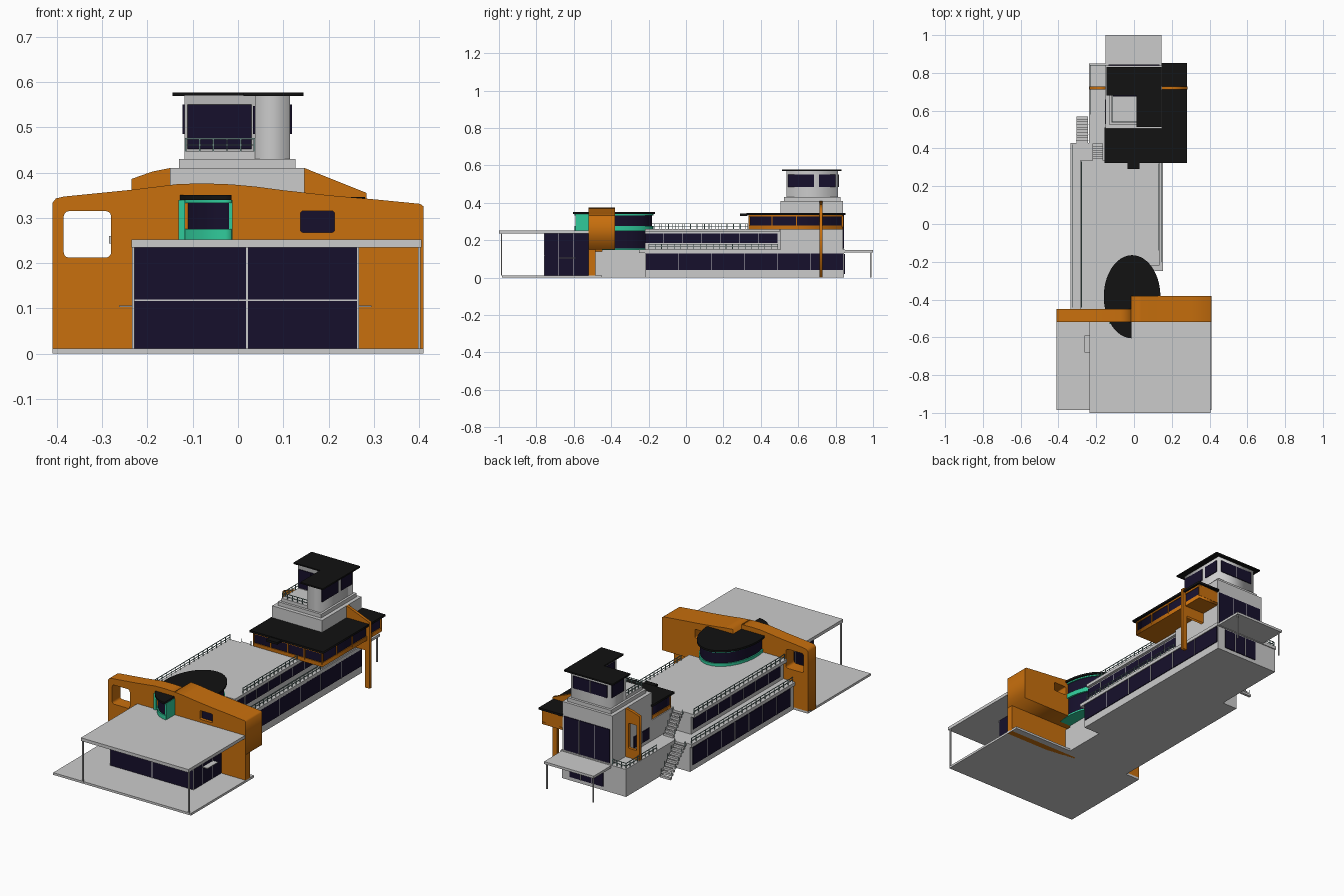
import bpy, math

def mat(name, rgb):
    m = bpy.data.materials.new(name)
    m.diffuse_color = (*rgb, 1)
    return m

ORANGE = mat("orange_render", (0.58, 0.16, 0.004))
GLASS = mat("dark_glass", (0.008, 0.005, 0.025))
TEAL = mat("teal_trim", (0.03, 0.6, 0.33))
BLACK = mat("black_roof", (0.006, 0.006, 0.006))
RAIL = mat("rail_metal", (0.22, 0.36, 0.34))

def add(name, mesh, m):
    o = bpy.data.objects.new(name, mesh)
    bpy.context.collection.objects.link(o)
    if m:
        mesh.materials.clear()
        mesh.materials.append(m)
    return o

def boxes(name, blocks, m=None):
    """One object from several (x0,x1,y0,y1,z0,z1) blocks."""
    vs, fs = [], []
    for x0, x1, y0, y1, z0, z1 in blocks:
        b = len(vs)
        vs += [(x, y, z) for z in (z0, z1) for x, y in ((x0, y0), (x1, y0), (x1, y1), (x0, y1))]
        fs += [[b + i for i in f] for f in ((3, 2, 1, 0), (4, 5, 6, 7), (0, 1, 5, 4),
                                            (1, 2, 6, 5), (2, 3, 7, 6), (3, 0, 4, 7))]
    me = bpy.data.meshes.new(name)
    me.from_pydata(vs, [], fs)
    return add(name, me, m)

def prism(name, outlines, lo, hi, m=None, upright=False):
    """Extrude outlines (later ones are holes) along z, or along y when upright."""
    cu = bpy.data.curves.new(name, 'CURVE')
    cu.dimensions, cu.fill_mode = '2D', 'BOTH'
    cu.extrude = (hi - lo) / 2
    for pts in outlines:
        s = cu.splines.new('POLY')
        s.points.add(len(pts) - 1)
        for p, (x, y) in zip(s.points, pts):
            p.co = (x, y, 0, 1)
        s.use_cyclic_u = True
    tmp = bpy.data.objects.new(name + "_curve", cu)
    bpy.context.collection.objects.link(tmp)
    me = bpy.data.meshes.new_from_object(tmp.evaluated_get(bpy.context.evaluated_depsgraph_get()))
    bpy.data.objects.remove(tmp)
    o = add(name, me, m)
    mid = (lo + hi) / 2
    if upright:
        o.rotation_euler = (math.pi / 2, 0, 0)
        o.location.y = mid
    else:
        o.location.z = mid
    return o

def rect(x0, x1, y0, y1, r=0.0):
    if not r:
        return [(x0, y0), (x1, y0), (x1, y1), (x0, y1)]
    out = []
    for cx, cy, a in ((x1 - r, y1 - r, 0), (x0 + r, y1 - r, 90), (x0 + r, y0 + r, 180), (x1 - r, y0 + r, 270)):
        out += [(cx + r * math.cos(math.radians(a + t)), cy + r * math.sin(math.radians(a + t))) for t in (0, 30, 60, 90)]
    return out

def window(name, axis, pos, a0, a1, z0, z1, panes=1, frame=None):
    """Glass strip in the plane axis=pos with vertical mullions."""
    def blk(u0, u1, t, b, c):
        return (pos - t, pos + t, u0, u1, b, c) if axis == 'x' else (u0, u1, pos - t, pos + t, b, c)
    boxes(name, [blk(a0, a1, 0.003, z0, z1)], GLASS)
    if panes > 1:
        us = [a0 + (a1 - a0) * i / panes for i in range(1, panes)]
        boxes(name + "_mullions", [blk(u - 0.0015, u + 0.0015, 0.0045, z0, z1) for u in us], frame)

def rail(name, p, q, z, h=0.028, n=8):
    """Straight railing with posts and two bars."""
    t = 0.0015
    (x0, y0), (x1, y1) = p, q
    bl = [(min(x0, x1) - t, max(x0, x1) + t, min(y0, y1) - t, max(y0, y1) + t, z + k - t, z + k + t) for k in (h / 2, h)]
    for i in range(n + 1):
        x, y = x0 + (x1 - x0) * i / n, y0 + (y1 - y0) * i / n
        bl.append((x - t, x + t, y - t, y + t, z, z + h))
    boxes(name, bl, RAIL)

def stairs(name, x0, x1, y0, y1, z0, z1, n=10):
    dy, dz = (y1 - y0) / n, (z1 - z0) / n
    boxes(name, [(x0, x1, y0 + dy * (i + 1), y0 + dy * i, z0 + dz * (i + 1) - 0.012, z0 + dz * (i + 1)) for i in range(n)])
    for k, x in enumerate((x0, x1)):
        boxes(f"{name}_posts_{k}", [(x - .001, x + .001, y0 + dy * i - .001, y0 + dy * i + .001,
                                   z0 + dz * i, z0 + dz * i + 0.03) for i in range(1, n, 2)], RAIL)

# Forecourt, lobby and entrance canopy
boxes("forecourt_slab", [(-0.41, 0.41, -0.985, -0.45, 0, 0.012)])
boxes("entrance_canopy", [(-0.235, 0.405, -1.0, -0.52, 0.235, 0.252)])
boxes("canopy_columns", [(x - .003, x + .003, -0.99, -0.984, 0.01, 0.236) for x in (-0.231, 0.4)])
boxes("lobby_glass", [(-0.23, 0.265, -0.757, -0.52, 0.012, 0.235)], GLASS)
boxes("lobby_frames", [(0.018, 0.022, -0.76, -0.755, 0.012, 0.235), (-0.232, 0.267, -0.76, -0.755, 0.117, 0.12)]
      + [(x - .002, x + .002, y - .0015, y + .0015, 0.012, 0.235) for x in (-0.23, 0.265) for y in (-0.757, -0.68, -0.6)])
boxes("side_door_hoods", [(-0.263, -0.23, -0.68, -0.59, 0.103, 0.107), (0.265, 0.295, -0.68, -0.59, 0.103, 0.107)])

# Curved orange front wall
prism("front_wall_left", [[(-0.41, 0), (-0.015, 0), (-0.015, 0.374), (-0.07, 0.376), (-0.13, 0.375), (-0.235, 0.362),
      (-0.385, 0.347), (-0.402, 0.343), (-0.41, 0.333)], rect(-0.385, -0.28, 0.212, 0.315, 0.012)],
      -0.52, -0.45, ORANGE, True)
top = [(0.41, 0.325), (0.402, 0.331), (0.3, 0.341), (0.2, 0.35), (0.1, 0.361), (0.04, 0.369), (-0.015, 0.374)]
prism("front_wall_right", [[(-0.015, 0.15), (0.41, 0.15)] + top, rect(0.138, 0.213, 0.268, 0.315, 0.005)],
      -0.52, -0.38, ORANGE, True)
boxes("front_wall_right_lower", [(-0.015, 0.41, -0.52, -0.485, 0, 0.15)], ORANGE)
window("front_wall_window", 'y', -0.5, 0.136, 0.215, 0.266, 0.317)

# Oval lounge: follows an ellipse, cut away in front on the right-hand side
def oval(rx, ry, front=True):
    cx, cy, cut = -0.01, -0.385, -0.45
    a0 = math.asin((cut - cy) / ry)
    a1 = math.pi * 1.5 - 0.03 if front else math.pi - a0
    pts = [(cx + rx * math.cos(a0 + (a1 - a0) * i / 40), cy + ry * math.sin(a0 + (a1 - a0) * i / 40)) for i in range(41)]
    return [pts + ([(pts[-1][0], cut)] if front else [])]

prism("lounge_base", oval(0.132, 0.2, False), 0.148, 0.156, TEAL)
prism("lounge_lower_glass", oval(0.13, 0.198, False), 0.156, 0.25, GLASS)
prism("lounge_sill", oval(0.14, 0.21), 0.25, 0.275, TEAL)
prism("lounge_glass", oval(0.134, 0.204), 0.275, 0.333, GLASS)
prism("lounge_head", oval(0.14, 0.21), 0.333, 0.34, TEAL)
prism("lounge_roof", oval(0.15, 0.22), 0.34, 0.35, BLACK)
boxes("lounge_bay_jambs", [(-0.131, -0.117, -0.53, -0.515, 0.252, 0.34), (-0.02, -0.012, -0.59, -0.52, 0.252, 0.34)], TEAL)

# Main wing: ground floor, terrace ledge, upper floor and roof deck
boxes("ground_floor", [(-0.325, 0.147, -0.22, 0.43, 0, 0.14), (-0.325, 0.05, -0.485, -0.22, 0, 0.14),
                       (-0.235, 0.147, 0.43, 0.845, 0, 0.14)])
boxes("terrace_slab", [(-0.335, 0.153, -0.25, 0.43, 0.132, 0.15), (-0.335, 0.05, -0.45, -0.25, 0.132, 0.15),
                       (-0.237, 0.153, 0.43, 0.85, 0.132, 0.15)])
boxes("upper_floor", [(-0.265, 0.12, -0.22, 0.335, 0.15, 0.25), (-0.265, 0.0, -0.45, -0.22, 0.15, 0.25),
                      (-0.15, 0.12, 0.335, 0.51, 0.15, 0.26)])
boxes("roof_deck", [(-0.285, 0.135, -0.22, 0.335, 0.243, 0.26), (-0.285, 0.0, -0.45, -0.22, 0.243, 0.26),
                    (-0.15, 0.135, 0.335, 0.5, 0.243, 0.26)])
window("ground_glass_right", 'x', 0.148, -0.215, 0.84, 0.04, 0.13, 6)
window("ground_glass_left", 'x', -0.326, -0.42, 0.41, 0.03, 0.125, 7)
window("upper_glass_right", 'x', 0.121, -0.22, 0.49, 0.185, 0.235, 7)
window("upper_glass_left", 'x', -0.266, -0.42, 0.32, 0.172, 0.238, 7)
rail("terrace_rail_right", (0.147, -0.2), (0.147, 0.49), 0.15, n=20)
rail("terrace_rail_left", (-0.327, -0.44), (-0.327, 0.42), 0.15, n=22)
rail("deck_rail_right", (0.128, -0.14), (0.128, 0.32), 0.26, n=14)
rail("deck_rail_left", (-0.278, -0.44), (-0.278, 0.33), 0.26, n=20)
rail("rear_terrace_rail_left", (-0.232, 0.58), (-0.232, 0.84), 0.15, n=8)
rail("rear_terrace_rail_back", (-0.232, 0.84), (-0.15, 0.84), 0.15, n=3)
stairs("lower_stairs", -0.305, -0.243, 0.57, 0.43, 0, 0.15)
stairs("upper_stairs", -0.22, -0.165, 0.425, 0.335, 0.15, 0.26, 8)

# Tower base, rear glazing and rear canopy
boxes("tower_base", [(-0.15, 0.147, 0.505, 0.84, 0.14, 0.41), (-0.13, 0.127, 0.525, 0.825, 0.41, 0.43)])
window("tower_rear_glass", 'y', 0.841, -0.135, 0.135, 0.155, 0.335, 3)
window("rear_entrance_glass", 'y', 0.846, -0.1, 0.1, 0.02, 0.125, 3)
window("tower_left_window", 'x', -0.151, 0.53, 0.66, 0.17, 0.23, 2)
boxes("rear_canopy", [(-0.15, 0.145, 0.845, 1.0, 0.135, 0.148)])
boxes("rear_canopy_columns", [(x - .003, x + .003, 0.985, 0.991, 0, 0.136) for x in (-0.14, 0.135)])

# L-shaped restaurant wrapped round the tower
def ell(d, xl=-0.145):
    return [[(xl - d, 0.335 - d), (0.268 + d, 0.335 - d), (0.268 + d, 0.84 + d), (0.145, 0.84 + d), (0.145, 0.51), (xl - d, 0.51)]]
prism("restaurant_floor_band", ell(0.0), 0.256, 0.278, ORANGE)
prism("restaurant_glass", ell(-0.004), 0.278, 0.326, GLASS)
prism("restaurant_top_band", ell(0.0), 0.326, 0.335, ORANGE)
prism("restaurant_roof", ell(0.012), 0.335, 0.346, BLACK)
boxes("restaurant_mullions", [(x - .003, x + .003, 0.334, 0.342, 0.27, 0.33) for x in (-0.142, -0.04, 0.06, 0.16, 0.265)]
      + [(0.262, 0.269, y - .003, y + .003, 0.27, 0.33) for y in (0.46, 0.59, 0.837)]
      + [(-0.146, -0.14, 0.495, 0.508, 0.27, 0.33), (0.147, 0.268, 0.832, 0.841, 0.27, 0.33)], ORANGE)
boxes("restaurant_door_hood", [(-0.035, 0.03, 0.29, 0.33, 0.33, 0.342)], BLACK)

# Orange cross fin with leg on the right and framed opening on the left
prism("fin_right", [[(0.147, 0.41), (0.147, 0.2), (0.258, 0.2), (0.258, 0), (0.284, 0), (0.284, 0.355)]],
      0.713, 0.729, ORANGE, True)
prism("fin_left", [[(-0.15, 0.15), (-0.15, 0.41), (-0.19, 0.402), (-0.235, 0.386), (-0.235, 0.15)],
      rect(-0.217, -0.168, 0.2, 0.335, 0.006)], 0.713, 0.729, ORANGE, True)

# Control cabin with notched corner balcony
def notch(x0, x1, y0, y1, nx, ny):
    return [[(nx, y0), (x1, y0), (x1, y1), (x0, y1), (x0, ny), (nx, ny)]]
prism("cabin_walls", notch(-0.118, 0.115, 0.538, 0.812, 0.037, 0.68), 0.43, 0.57)
prism("cabin_roof", notch(-0.145, 0.145, 0.513, 0.832, 0.012, 0.68), 0.569, 0.577, BLACK)
boxes("cabin_balcony_floor", [(-0.118, 0.037, 0.538, 0.68, 0.43, 0.447)])
window("cabin_front_glass", 'y', 0.679, -0.112, 0.03, 0.452, 0.55, 2, GLASS)
window("cabin_balcony_side_glass", 'x', 0.036, 0.555, 0.67, 0.485, 0.547)
window("cabin_right_glass_front", 'x', 0.116, 0.546, 0.685, 0.485, 0.55)
window("cabin_right_glass_rear", 'x', 0.116, 0.71, 0.8, 0.485, 0.55)
window("cabin_left_glass", 'x', -0.119, 0.7, 0.8, 0.485, 0.55)
window("cabin_rear_glass", 'y', 0.813, -0.1, 0.1, 0.485, 0.55, 2)
rail("balcony_rail_front", (-0.115, 0.541), (0.036, 0.541), 0.447, n=5)
rail("balcony_rail_side", (-0.115, 0.541), (-0.115, 0.68), 0.447, n=5)
